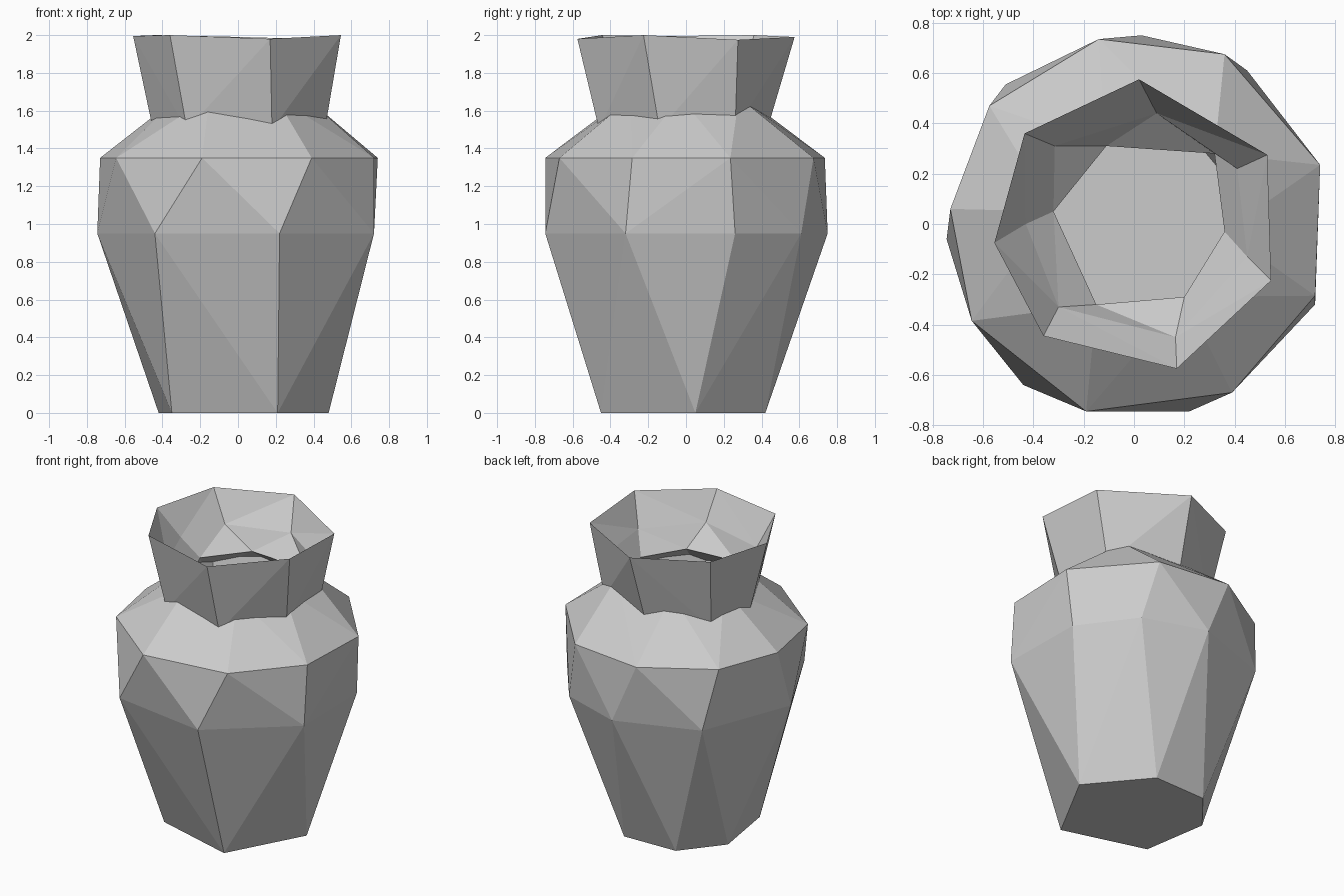
import bpy
import bmesh

if "Cube" in bpy.data.objects:
    bpy.data.objects.remove(bpy.data.objects["Cube"])

clay = bpy.data.materials.new("grey_clay")
clay.use_nodes = True
colour = (0.6, 0.6, 0.6, 1)
clay.diffuse_color = colour
clay.node_tree.nodes["Principled BSDF"].inputs["Base Color"].default_value = colour


def level(points, z):
    return [(x, y, z) for x, y in points]


def add_band(bm, ring_a, ring_b):
    """Skin two rings of any size with flat facets, leaving both ends open."""
    band = bmesh.new()
    a = {band.verts.new(p) for p in ring_a}
    b = {band.verts.new(p) for p in ring_b}
    bmesh.ops.convex_hull(band, input=list(a | b))
    caps = [f for f in band.faces if set(f.verts) <= a or set(f.verts) <= b]
    bmesh.ops.delete(band, geom=caps, context='FACES')
    for f in band.faces:
        bm.faces.new([bm.verts.new(v.co) for v in f.verts])
    band.free()


def build(name, rings, floor=False):
    bm = bmesh.new()
    for lower, upper in zip(rings, rings[1:]):
        add_band(bm, lower, upper)
    if floor:
        bm.faces.new([bm.verts.new(p) for p in rings[0]])
    bmesh.ops.remove_doubles(bm, verts=bm.verts, dist=0.0005)
    bmesh.ops.dissolve_limit(bm, angle_limit=0.01, verts=bm.verts, edges=bm.edges)
    bmesh.ops.recalc_face_normals(bm, faces=bm.faces)
    mesh = bpy.data.meshes.new(name)
    bm.to_mesh(mesh)
    bm.free()
    mesh.materials.append(clay)
    obj = bpy.data.objects.new(name, mesh)
    bpy.context.collection.objects.link(obj)
    return obj


# Hand-cut rings, from the foot up to the mouth
foot = level([(.48, .05), (.17, .42), (-.21, .41), (-.42, .15),
              (-.35, -.29), (.21, -.45)], 0)
belly = level([(.03, .75), (.45, .61), (.71, .26), (.72, -.32),
               (.22, -.745), (-.44, -.64), (-.745, -.06), (-.51, .555)], .95)
shoulder = level([(-.73, .06), (-.645, -.385), (-.19, -.745), (.39, -.67),
                  (.72, -.285), (.74, .235), (.36, .675), (-.14, .735),
                  (-.575, .47)], 1.35)
throat = level([(.36, -.03), (.2, -.29), (-.15, -.32), (-.32, .05),
                (-.11, .31), (.32, .28)], 1.67)
collar = level([(0, .43), (.43, .26), (.46, -.14), (.18, -.46),
                (-.27, -.38), (-.45, -.03), (-.37, .26)], 1.5)
rim = [(.02, .575, 1.99), (.53, .275, 1.975), (.545, -.225, 2),
       (.17, -.575, 1.98), (-.36, -.445, 2), (-.555, -.075, 1.995),
       (-.435, .36, 2)]
inner_neck = level([(.09, .44), (.41, .22), (.45, -.13), (.165, -.45),
                    (-.3, -.33), (-.43, 0), (-.315, .31)], 1.8)

# Faceted body with a flat foot and sloping shoulder
build("vase_body", [foot, belly, shoulder, throat], floor=True)

# Flared neck: outside up to the rim, then down into the throat
build("vase_neck", [collar, rim, inner_neck, throat])
